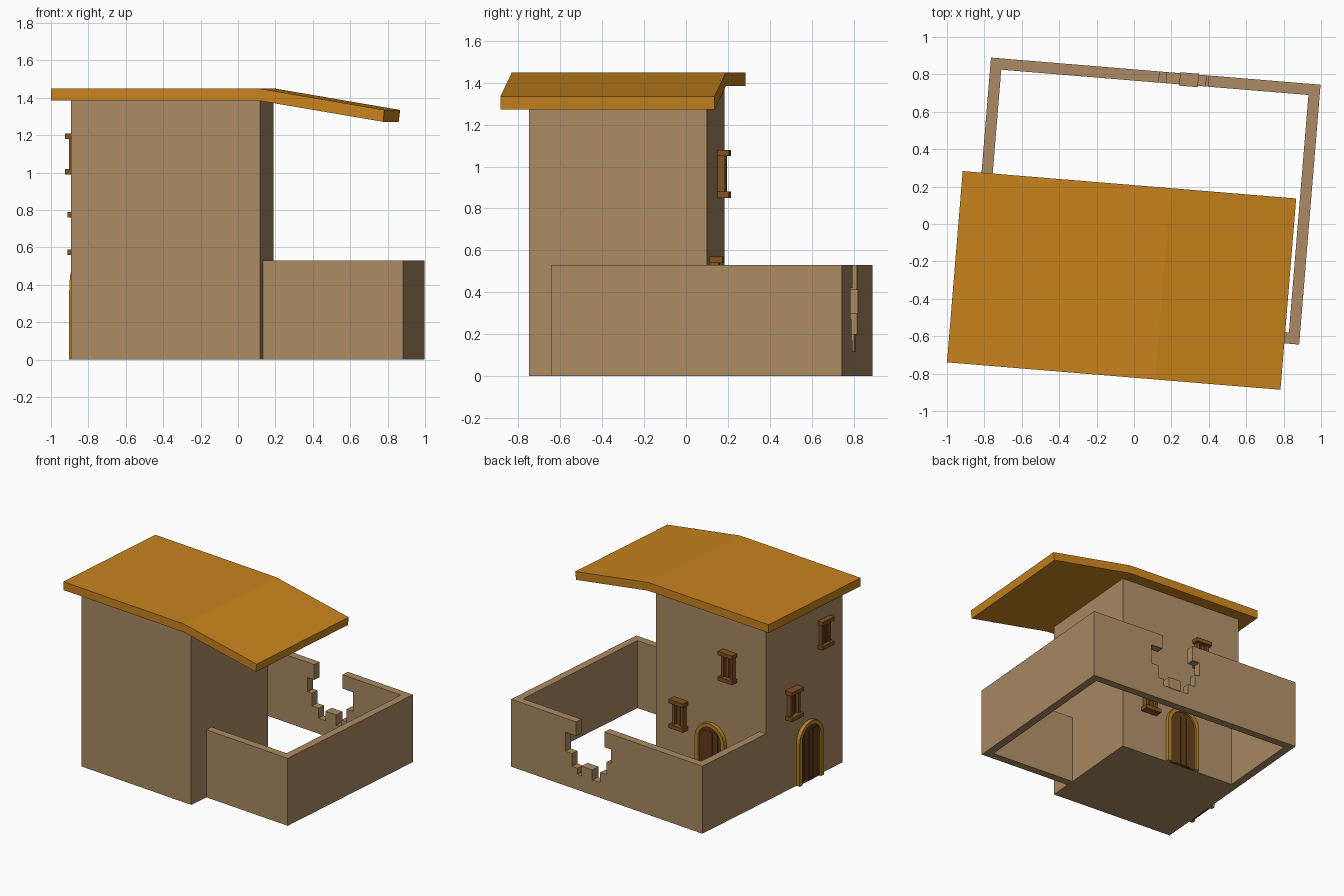
import bpy, bmesh, math
from mathutils import Matrix

if "Cube" in bpy.data.objects:
    bpy.data.objects.remove(bpy.data.objects["Cube"])

# The whole house is turned slightly about z
TURN = Matrix.Rotation(math.radians(-4.7), 4, 'Z')
BACK, LEFT = 0.115, -0.835          # tower back and left faces (in house axes)


def material(name, rgb):
    m = bpy.data.materials.new(name)
    m.diffuse_color = (*rgb, 1)
    m.use_nodes = True
    m.node_tree.nodes["Principled BSDF"].inputs["Base Color"].default_value = m.diffuse_color
    return m


CLAY = material("clay", (0.41, 0.26, 0.125))
ROOF = material("roof_ochre", (0.58, 0.23, 0.012))
WOOD = material("wood", (0.22, 0.085, 0.016))
DARK = material("dark_wood", (0.12, 0.045, 0.01))
GOLD = material("door_surround", (0.45, 0.22, 0.02))


def prism(name, profile, y0, y1, mat, place=Matrix()):
    """Extrude an (x, z) profile from y0 to y1."""
    bm = bmesh.new()
    a = [bm.verts.new((x, y0, z)) for x, z in profile]
    b = [bm.verts.new((x, y1, z)) for x, z in profile]
    bm.faces.new(a)
    bm.faces.new(b[::-1])
    n = len(a)
    for i in range(n):
        j = (i + 1) % n
        bm.faces.new((a[i], b[i], b[j], a[j]))
    bmesh.ops.recalc_face_normals(bm, faces=bm.faces)
    me = bpy.data.meshes.new(name)
    bm.to_mesh(me)
    bm.free()
    me.materials.append(mat)
    ob = bpy.data.objects.new(name, me)
    ob.matrix_world = TURN @ place
    bpy.context.collection.objects.link(ob)
    return ob


def box(name, x0, x1, y0, y1, z0, z1, mat, place=Matrix()):
    return prism(name, [(x0, z0), (x1, z0), (x1, z1), (x0, z1)], y0, y1, mat, place)


# Tower
box("tower", LEFT, 0.18, -0.738, BACK, 0, 1.39, CLAY)

# Roof slab with a bend over the tower edge
prism("roof", [(-0.936, 1.385), (0.18, 1.385), (0.845, 1.272), (0.853, 1.335),
               (0.18, 1.45), (-0.936, 1.45)], -0.819, 0.207, ROOF)

# Courtyard walls
H, T = 0.53, 0.06
box("yard_left_wall", LEFT, LEFT + T, BACK, 0.824 - T, 0, H, CLAY)
box("yard_right_wall", 0.933 - T, 0.933, -0.57, 0.824 - T, 0, H, CLAY)
box("yard_front_wall", 0.18, 0.933 - T, -0.57, -0.57 + T, 0, H, CLAY)

# Back wall with a broken gap
prism("yard_broken_wall",
      [(LEFT, 0), (0.933, 0), (0.933, H), (0.333, H), (0.333, 0.42), (0.43, 0.42),
       (0.43, 0.27), (0.37, 0.27), (0.37, 0.17), (0.32, 0.17), (0.32, 0.12),
       (0.11, 0.12), (0.11, 0.2), (0.05, 0.2), (0.05, 0.3), (0.01, 0.3),
       (0.01, 0.41), (0.07, 0.41), (0.07, H), (LEFT, H)], 0.824 - T, 0.824, CLAY)
box("loose_brick", 0.18, 0.28, 0.757, 0.829, 0.115, 0.2, CLAY)


def on_back(u):
    return Matrix.Translation((u, BACK, 0))


def on_left(v):
    return Matrix.Translation((LEFT, v, 0)) @ Matrix.Rotation(math.pi / 2, 4, 'Z')


def arch(r, spring, z0=0.0, n=12):
    pts = [(r * math.cos(math.pi * i / n), spring + r * math.sin(math.pi * i / n))
           for i in range(n + 1)]
    return [(r, z0)] + pts + [(-r, z0)]


def door(name, place):
    outer, inner = arch(0.135, 0.335), arch(0.105, 0.335)
    prism(name + "_surround", outer + inner[::-1], -0.005, 0.03, GOLD, place)
    prism(name + "_panel", inner, -0.005, 0.014, DARK, place)
    # plank battens
    for i, x in enumerate((-0.05, 0, 0.05)):
        box(f"{name}_batten_{i}", x - 0.018, x + 0.018, 0.01, 0.018, 0.005, 0.4, DARK, place)


def window(name, place, z0, z1, out):
    w, t = 0.052, 0.03
    for s, z in (("sill", z0), ("lintel", z1 - t)):
        box(f"{name}_{s}", -0.066, 0.066, -0.005, out, z, z + t, WOOD, place)
    for s, x in (("left", -w), ("right", w - 0.022)):
        box(f"{name}_{s}_post", x, x + 0.022, -0.005, out - 0.02, z0 + t, z1 - t, WOOD, place)
    box(name + "_shutter", -w + 0.022, w - 0.022, -0.005, 0.015, z0 + t, z1 - t, DARK, place)
    box(name + "_bar", -0.006, 0.006, 0.01, 0.022, z0 + t, z1 - t, WOOD, place)


# Doors and windows on the back and left faces
door("yard_door", on_back(-0.335))
door("side_door", on_left(-0.36))
window("yard_window_low", on_back(-0.05), 0.345, 0.57, 0.06)
window("yard_window_high", on_back(-0.5), 0.85, 1.08, 0.055)
window("side_window_low", on_left(-0.17), 0.56, 0.79, 0.06)
window("side_window_high", on_left(-0.53), 0.99, 1.21, 0.045)
